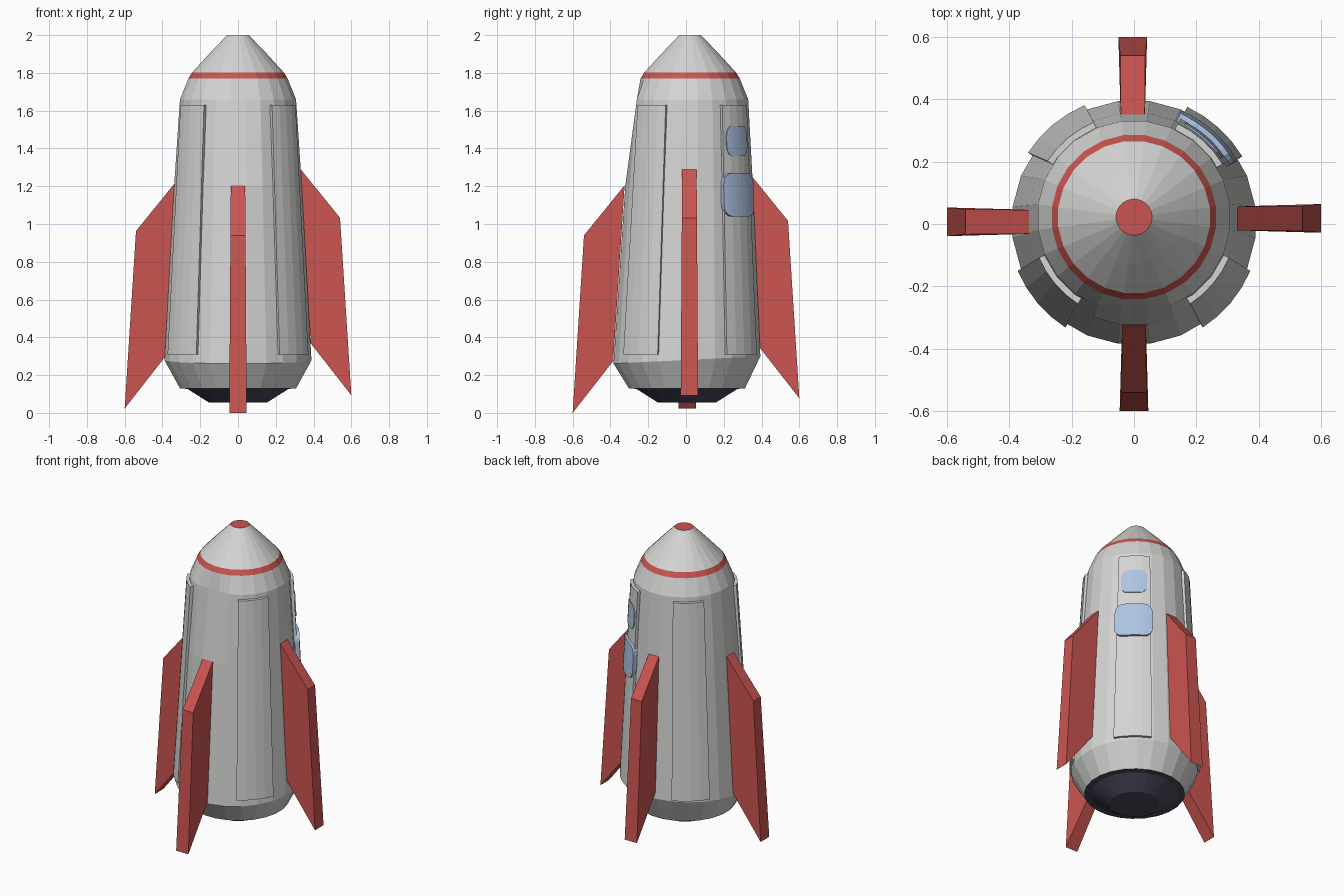
import bpy, bmesh, math

if "Cube" in bpy.data.objects:
    bpy.data.objects.remove(bpy.data.objects["Cube"])

def mat(name, col):
    m = bpy.data.materials.new(name)
    m.diffuse_color = (*col, 1)
    m.use_nodes = True
    m.node_tree.nodes["Principled BSDF"].inputs["Base Color"].default_value = m.diffuse_color
    return m

GREY = mat("hull grey", (0.66, 0.66, 0.65))
RED = mat("red", (0.60, 0.09, 0.08))
GLASS = mat("window blue", (0.42, 0.55, 0.76))
DARK = mat("engine dark", (0.065, 0.068, 0.105))

def finish(name, bm, *mats):
    bmesh.ops.recalc_face_normals(bm, faces=bm.faces[:])
    me = bpy.data.meshes.new(name)
    bm.to_mesh(me)
    bm.free()
    for m in mats:
        me.materials.append(m)
    ob = bpy.data.objects.new(name, me)
    bpy.context.collection.objects.link(ob)
    return ob

def lerp_z(z, z0, a, z1, b):
    return a + (b - a) * (z - z0) / (z1 - z0)

def centre_y(z):
    # the hull leans slightly towards the back
    return min(0.022, max(0.005, lerp_z(z, 0.28, 0.005, 1.66, 0.022)))

# Hull: revolved profile, coloured by height
N = 24
profile = [(0.155, 0.055), (0.27, 0.127), (0.31, 0.13), (0.392, 0.28), (0.341, 1.2),
           (0.31, 1.66), (0.265, 1.77), (0.245, 1.802), (0.15, 1.905), (0.058, 2.0)]
bm = bmesh.new()
rings = []
for r, z in profile:
    ring = []
    for i in range(N):
        a = 2 * math.pi * (i + 0.5) / N
        x, y = r * math.cos(a), r * math.sin(a) + centre_y(z)
        zz = z
        if z == 0.28:
            zz += 0.05 * y          # tilted lower shoulder
        if z == 1.66 and y < 0 and abs(x) < 0.13:
            y = -0.26               # flattened front
        ring.append(bm.verts.new((x, y, zz)))
    rings.append(ring)
bm.faces.new(rings[0]).material_index = 2
bm.faces.new(rings[-1]).material_index = 1
for k in range(len(rings) - 1):
    for i in range(N):
        j = (i + 1) % N
        f = bm.faces.new((rings[k][i], rings[k][j], rings[k + 1][j], rings[k + 1][i]))
        f.material_index = 2 if k < 2 else 1 if k == 6 else 0
finish("hull", bm, GREY, RED, DARK)

# Curved plate that follows the tapering hull
def plate(name, angle, half, z0, z1, off, thick, m, corner=0.0, cols=6):
    """half(z) is the half angle in degrees; corner rounds the outline."""
    bm = bmesh.new()
    hw = half(0.5 * (z0 + z1))
    us = [lerp_z(i, 0, -1, cols, 1) for i in range(cols + 1)]
    if corner:
        us = [math.sin(u * math.pi / 2) for u in us]
    strips = []
    for u in us:
        cut = 0
        if corner:
            c = 0.45
            d = max(0, (abs(u) - (1 - c)) / c)
            cut = corner * (1 - math.sqrt(max(0, 1 - d * d)))
        strip = []
        for z, o in ((z0 + cut, off - thick), (z1 - cut, off - thick),
                     (z1 - cut, off), (z0 + cut, off)):
            r = lerp_z(z, 0.31, 0.386, 1.63, 0.312) + o
            a = math.radians(angle + half(z) * u)
            strip.append(bm.verts.new((r * math.cos(a), r * math.sin(a) + max(0.008, centre_y(z)), z)))
        strips.append(strip)
    for s, t in zip(strips, strips[1:]):
        for i in range(4):
            j = (i + 1) % 4
            bm.faces.new((s[i], s[j], t[j], t[i]))
    bm.faces.new(strips[0])
    bm.faces.new(strips[-1])
    finish(name, bm, m)

# Four raised side panels
for name, a in (("front_right", -40), ("back_right", 48), ("back_left", 130), ("front_left", 220)):
    plate(name + "_panel", a, lambda z: 17, 0.31, 1.63, 0.019, 0.035, GREY, cols=4)

# Two windows on the back right panel
plate("upper_window", 48, lambda z: 13.5, 1.36, 1.52, 0.024, 0.009, GLASS, 0.055, 12)
plate("lower_window", 48, lambda z: 18.5, 1.04, 1.27, 0.036, 0.03, GLASS, 0.06, 12)

# Four swept fins: direction, height offset, sideways offset
fin_profile = [(0.325, 1.205, 0.038), (0.54, 0.94, 0.040), (0.60, 0.0, 0.046), (0.385, 0.275, 0.040)]
for name, deg, dz, side in (("front", -90, 0, 0), ("right", 0, 0.093, 0.018),
                            ("back", 90, 0.077, 0.004), ("left", 180, 0.023, -0.007)):
    bm = bmesh.new()
    ca, sa = math.cos(math.radians(deg)), math.sin(math.radians(deg))
    sides = []
    for s in (-1, 1):
        vs = []
        for r, z, w in fin_profile:
            t = side + s * w
            vs.append(bm.verts.new((r * ca - t * sa, r * sa + t * ca, z + dz)))
        sides.append(vs)
        bm.faces.new(vs)
    for i in range(4):
        j = (i + 1) % 4
        bm.faces.new((sides[0][i], sides[0][j], sides[1][j], sides[1][i]))
    finish(name + "_fin", bm, RED)
